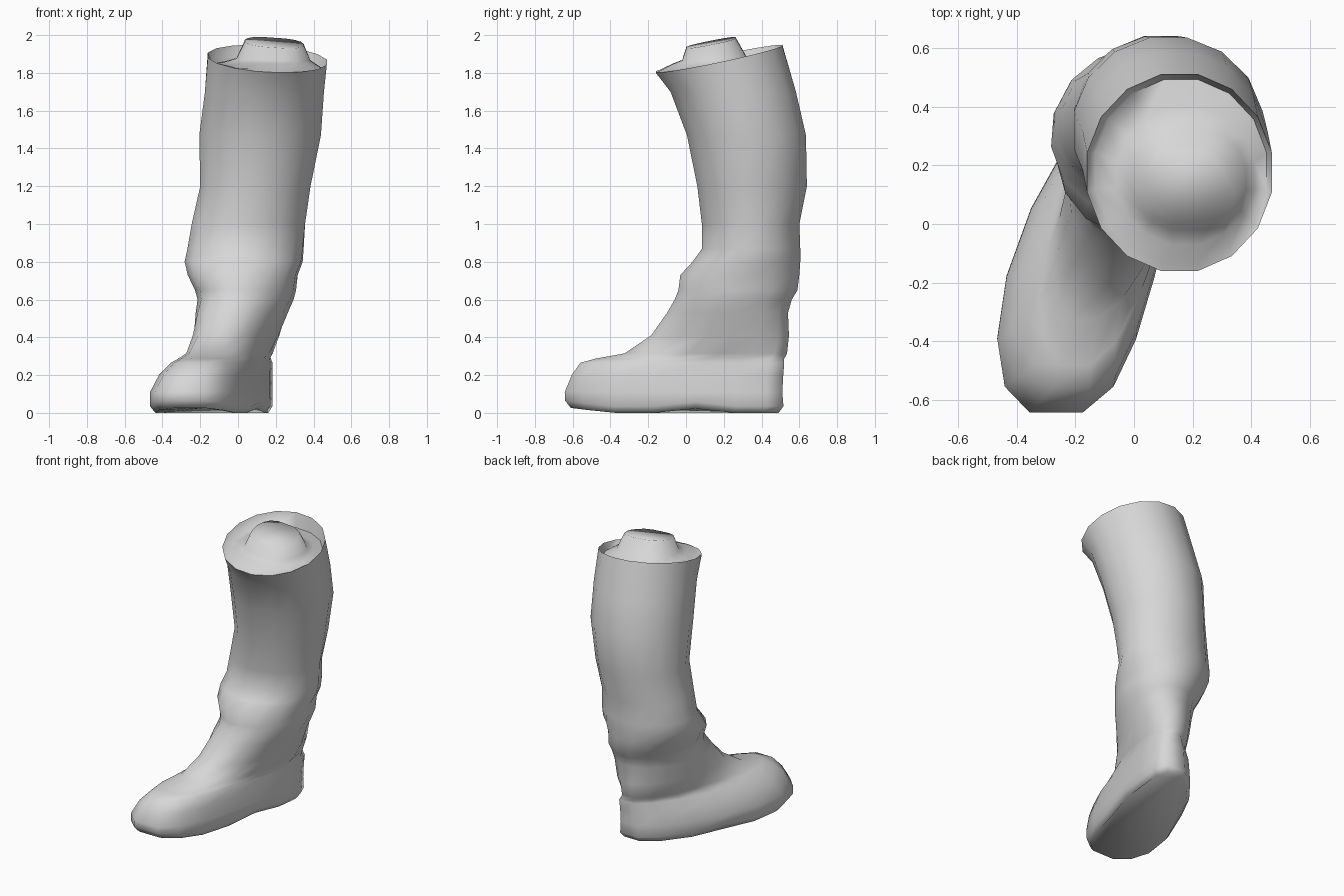
import bpy, bmesh, math

SIDES = 16


def ring(cx, cy, rx, ry, z, lean=0.0, taper=0.0, blunt=1.0, bow=0.0, sx=0.0, sy=0.0):
    """Rounded cross-section: sheared by lean, bent by bow, wider at the toe by taper, tilted by sx, sy."""
    pts = []
    grow = 1 / math.cos(math.pi / SIDES)
    for i in range(SIDES):
        a = 2 * math.pi * (i + 0.5) / SIDES
        s, c = math.sin(a), math.cos(a)
        s = math.copysign(min(1.0, abs(s) * grow) ** blunt, s)
        dy = -ry * c * grow
        dx = rx * s * (1 + taper * c) + lean * dy + bow * c * c
        pts.append((cx + dx, cy + dy, z + sx * dx + sy * dy))
    return pts


def loft(name, rings, material, cap_start=False, cap_end=False):
    bm = bmesh.new()
    loops = [[bm.verts.new(p) for p in r] for r in rings]
    for low, high in zip(loops, loops[1:]):
        for i in range(SIDES):
            j = (i + 1) % SIDES
            bm.faces.new((low[i], low[j], high[j], high[i]))
    if cap_start:
        bm.faces.new(loops[0][::-1])
    if cap_end:
        bm.faces.new(loops[-1])
    mesh = bpy.data.meshes.new(name)
    bm.to_mesh(mesh)
    bm.free()
    mesh.materials.append(material)
    ob = bpy.data.objects.new(name, mesh)
    bpy.context.collection.objects.link(ob)
    bpy.ops.object.select_all(action='DESELECT')
    ob.select_set(True)
    bpy.context.view_layer.objects.active = ob
    bpy.ops.object.shade_smooth_by_angle(angle=math.radians(85))
    return ob


grey = bpy.data.materials.new("light_grey")
grey.diffuse_color = (0.68, 0.68, 0.68, 1)

# Foot: sole, toe cap and instep
foot = [
    ring(-0.15, -0.06, 0.22, 0.55, 0.010, 0.30, 0.15, 0.7, 0.06),
    ring(-0.15, -0.062, 0.245, 0.578, 0.035, 0.30, 0.15, 0.7, 0.06),
    ring(-0.15, -0.066, 0.245, 0.576, 0.11, 0.30, 0.15, 0.7, 0.06),
    ring(-0.13, -0.045, 0.225, 0.56, 0.20, 0.29, 0.12, 0.7, 0.055),
    ring(-0.10, -0.02, 0.195, 0.54, 0.265, 0.29, 0.08, 0.75, 0.045),
    ring(-0.08, 0.02, 0.185, 0.50, 0.287, 0.29, 0.04, 0.85, 0.03),
    ring(-0.045, 0.105, 0.185, 0.43, 0.315, 0.29, 0.0, 0.95),
    ring(-0.01, 0.18, 0.205, 0.365, 0.41, 0.26, 0.0, 0.95),
]
# Raised arch in front of the heel, and the toe lifted a little
for r in foot[:2]:
    for i, (x, y, z) in enumerate(r):
        arch = 0.025 * math.exp(-((y - 0.08) / 0.09) ** 2)
        toe = 0.03 * max(0.0, (-y - 0.4) / 0.24)
        r[i] = (x, y, z + arch + toe - (0.01 if z < 0.02 else 0))

# Shaft: ankle folds, calf and tilted rim
rim = ring(0.155, 0.175, 0.315, 0.335, 1.875, sx=-0.06, sy=0.21)
shaft = [
    ring(0.02, 0.22, 0.231, 0.32, 0.53, 0.2, 0, 0.95),
    ring(0.04, 0.25, 0.245, 0.31, 0.60, 0.15),
    ring(0.04, 0.275, 0.26, 0.315, 0.65, 0.12),
    ring(0.025, 0.285, 0.285, 0.315, 0.73, 0.1),
    ring(0.03, 0.32, 0.308, 0.285, 0.80, 0.08),
    ring(0.04, 0.345, 0.305, 0.26, 0.87, 0.05),
    ring(0.055, 0.342, 0.30, 0.258, 1.00),
    ring(0.092, 0.35, 0.292, 0.29, 1.20),
    ring(0.117, 0.32, 0.322, 0.315, 1.47),
    ring(0.14, 0.25, 0.315, 0.332, 1.70),
    rim,
]
loft("boot", foot + shaft, grey, cap_start=True)

# Leg filling the opening: flush at the front, sunk at the back, ending in a short stump
leg = [
    rim,
    ring(0.16, 0.18, 0.292, 0.312, 1.832, sx=-0.05, sy=0.05),
    ring(0.175, 0.165, 0.235, 0.235, 1.855, sx=-0.03, sy=0.03),
    ring(0.188, 0.152, 0.195, 0.172, 1.872, blunt=0.75, sx=-0.03, sy=0.03),
    ring(0.192, 0.132, 0.155, 0.13, 1.96, blunt=0.6, sx=-0.07, sy=0.2),
]
loft("leg_stump", leg, grey, cap_end=True)
